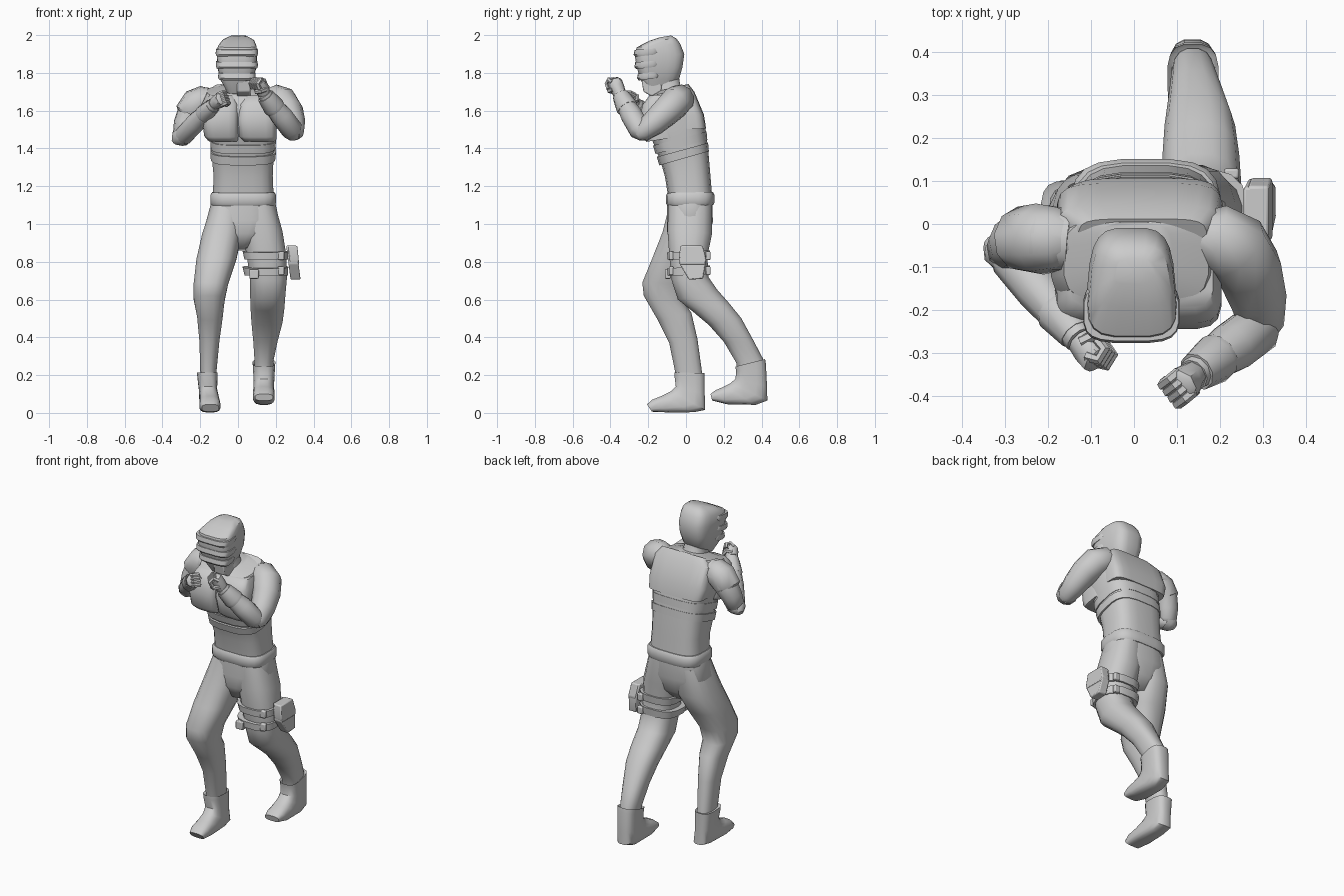
import bpy, bmesh, math
from mathutils import Vector


def finish(name, rings, angle=35, bevel=0):
    """Skin a list of point rings into one closed mesh."""
    bm = bmesh.new()
    vs = [[bm.verts.new(p) for p in r] for r in rings]
    n = len(vs[0])
    for a, b in zip(vs, vs[1:]):
        for i in range(n):
            j = (i + 1) % n
            bm.faces.new((a[i], a[j], b[j], b[i]))
    bm.faces.new(vs[0])
    bm.faces.new(vs[-1])
    bmesh.ops.recalc_face_normals(bm, faces=bm.faces)
    me = bpy.data.meshes.new(name)
    bm.to_mesh(me)
    bm.free()
    for p in me.polygons:
        p.use_smooth = True
    me.set_sharp_from_angle(angle=math.radians(angle))
    ob = bpy.data.objects.new(name, me)
    bpy.context.collection.objects.link(ob)
    if bevel:
        m = ob.modifiers.new("bevel", 'BEVEL')
        m.width, m.segments = bevel, 2
    return ob


def power(v, e):
    return math.copysign(abs(v) ** (2 / e), v)


def loft(name, rows, e=2.5, n=16, angle=35, taper=0):
    """Rows: x0, x1, front y, front z, back y, back z. Taper narrows the back."""
    rings = []
    for x0, x1, yf, zf, yb, zb in rows:
        ring = []
        for i in range(n):
            t = 2 * math.pi * (i + .5) / n
            c, s = power(math.cos(t), e), power(math.sin(t), e)
            ring.append(((x0 + x1) / 2 + (x1 - x0) / 2 * c * (1 - taper * s),
                         (yf + yb) / 2 + (yb - yf) / 2 * s,
                         (zf + zb) / 2 + (zb - zf) / 2 * s))
        rings.append(ring)
    return finish(name, rings, angle)


def tube(name, pts, n=10):
    """Round limb through (x, y, z, radius) points."""
    ps = [Vector(p[:3]) for p in pts]
    side, prev, rings = None, None, []
    for i, p in enumerate(ps):
        t = (ps[min(i + 1, len(ps) - 1)] - ps[max(i - 1, 0)]).normalized()
        if side is None:
            side = t.orthogonal().normalized()
        else:
            side = prev.rotation_difference(t) @ side
        up, prev, r = t.cross(side), t, pts[i][3]
        rings.append([p + r * (math.cos(a) * side + math.sin(a) * up)
                      for a in (2 * math.pi * k / n for k in range(n))])
    return finish(name, rings, 45)


def prism(name, yz, x0, x1, lean=0, bevel=.006):
    zt = max(z for _, z in yz)
    return finish(name, [[(x + lean * (zt - z), y, z) for y, z in yz] for x in (x0, x1)], 30, bevel)


# helmet and its raised face bands
loft("helmet", [(-.055, .05, -.2, 1.69, -.09, 1.715), (-.09, .075, -.24, 1.76, -.035, 1.77),
                (-.106, .095, -.262, 1.83, -.018, 1.83), (-.109, .097, -.272, 1.89, -.008, 1.9),
                (-.103, .095, -.262, 1.935, -.03, 1.955), (-.08, .082, -.195, 1.97, -.05, 1.982),
                (-.045, .05, -.14, 1.988, -.08, 1.998)], e=3.6, n=20, angle=40, taper=.12)
for z, w, y in ((1.91, .117, -.278), (1.845, .116, -.274), (1.785, .104, -.26)):
    loft("face_band", [(-w + .002, w - .014, y + .01, z - .025, -.14, z - .01),
                       (-w - .002, w - .01, y, z - .014, -.13, z + .003),
                       (-w, w - .012, y + .005, z + .012, -.14, z + .02)], e=3.6, n=20)
prism("chin_guard", [(-.235, 1.76), (-.225, 1.7), (-.18, 1.675), (-.13, 1.7), (-.13, 1.76)], -.005, .065)
loft("neck", [(-.09, .09, -.17, 1.6, .02, 1.66), (-.065, .065, -.17, 1.71, -.03, 1.74),
              (-.06, .06, -.18, 1.77, -.04, 1.8)])

# torso with tilted rib bands and chest plates
loft("torso", [(-.135, .19, -.095, 1.14, .14, 1.14), (-.13, .185, -.112, 1.25, .13, 1.26),
               (-.14, .19, -.135, 1.33, .118, 1.4), (-.145, .2, -.175, 1.43, .105, 1.5),
               (-.185, .212, -.215, 1.54, .085, 1.57), (-.195, .212, -.215, 1.62, .055, 1.65),
               (-.165, .175, -.19, 1.675, .02, 1.73), (-.09, .09, -.14, 1.705, .005, 1.74)], e=3.2, n=20)
for zf, zb, yf, yb in ((1.31, 1.385, -.15, .122), (1.37, 1.445, -.17, .114)):
    loft("rib_band", [(-.145, .198, yf + .008, zf, yb, zb),
                      (-.148, .203, yf - .006, zf + .045, yb - .004, zb + .045)], e=3.2, n=20)
loft("back_plate", [(-.158, .203, -.08, 1.5, .107, 1.505), (-.18, .207, -.08, 1.56, .095, 1.58),
                    (-.178, .2, -.1, 1.65, .045, 1.7), (-.13, .17, -.1, 1.68, .012, 1.742)], e=5, n=20)
for x0, x1 in ((-.18, .004), (.004, .205)):
    loft("chest_plate", [(x0 + .02, x1 - .002, -.21, 1.435, -.05, 1.46), (x0, x1, -.234, 1.46, -.05, 1.48),
                         (x0 - .01, x1, -.246, 1.55, -.05, 1.57), (x0, x1, -.232, 1.63, -.05, 1.64),
                         (x0 + .03, x1 - .02, -.195, 1.68, -.05, 1.69)], e=4, angle=60)

# belt and hips
loft("belt", [(-.14, .195, -.098, 1.095, .145, 1.1), (-.148, .203, -.108, 1.11, .152, 1.115),
              (-.148, .203, -.108, 1.15, .152, 1.155), (-.138, .194, -.1, 1.165, .143, 1.17)], e=3.4, n=20)
loft("hips", [(-.142, .198, -.1, 1.12, .142, 1.12), (-.17, .22, -.103, 1.02, .143, 1.01),
              (-.12, .16, -.1, .95, .12, .92), (-.045, .065, -.065, .875, .07, .86)], e=2.6, n=20, angle=60)

# legs: right leg steps forward, left leg trails behind
loft("right_leg", [(-.145, .03, -.09, 1.1, .13, 1.08), (-.192, .02, -.125, .96, .13, .92),
                   (-.222, -.008, -.18, .82, .07, .8), (-.236, -.05, -.233, .69, .005, .68),
                   (-.236, -.068, -.225, .62, -.01, .59), (-.217, -.08, -.15, .49, .03, .53),
                   (-.205, -.098, -.09, .37, .062, .39), (-.2, -.115, -.055, .2, .088, .2)], angle=45)
loft("left_leg", [(.02, .198, -.095, 1.1, .14, 1.1), (.02, .237, -.1, .97, .14, .95),
                  (.045, .258, -.09, .83, .115, .83), (.063, .26, -.077, .7, .12, .72),
                  (.063, .252, -.045, .6, .165, .655), (.065, .247, .03, .54, .235, .575),
                  (.07, .237, .12, .465, .295, .5), (.08, .21, .2, .375, .36, .38),
                  (.087, .188, .265, .265, .41, .285), (.088, .187, .275, .2, .415, .21)], angle=45)

# boots
loft("right_boot", [(-.205, -.115, -.055, .21, .09, .205), (-.218, -.108, -.063, .215, .1, .21),
                    (-.216, -.108, -.062, .195, .1, .19), (-.207, -.11, -.055, .14, .1, .1),
                    (-.205, -.1, -.08, .115, .103, .015), (-.205, -.095, -.13, .09, .04, .003),
                    (-.205, -.092, -.18, .07, -.09, .002), (-.192, -.1, -.207, .045, -.18, .006)], e=3)
loft("left_boot", [(.087, .19, .265, .235, .41, .275), (.077, .198, .26, .245, .42, .285),
                   (.079, .196, .265, .215, .424, .26), (.082, .192, .26, .18, .43, .14),
                   (.08, .192, .235, .158, .432, .065), (.078, .195, .2, .14, .37, .042),
                   (.08, .195, .155, .12, .22, .045), (.09, .185, .13, .1, .138, .065)], e=3)

# thigh straps, buckle and holster
for zf, zb in ((.81, .815), (.725, .735)):
    loft("thigh_strap", [(.033, .265, -.098, zf, .125, zb), (.023, .268, -.102, zf + .04, .13, zb + .045)], e=2.8)
prism("strap_buckle", [(-.112, .76), (-.112, .71), (-.08, .71), (-.08, .76)], .06, .11)
prism("holster", [(-.025, .885), (.085, .885), (.105, .8), (.09, .71), (.015, .705), (-.035, .79)], .255, .308, .13)
prism("holster_rim", [(-.03, .885), (.088, .885), (.108, .81), (.1, .785), (-.03, .785), (-.038, .81)], .265, .314, .1)
for z in (.835, .755):
    for y in (-.09, .105):
        prism("strap_clip", [(y, z + .02), (y + .025, z + .02), (y + .025, z - .025), (y, z - .025)], .21, .245)

# arms raised in a guard
tube("left_upper_arm", [(.13, -.02, 1.66, .045), (.19, -.03, 1.662, .078), (.235, -.055, 1.645, .085),
                        (.268, -.105, 1.595, .079), (.288, -.17, 1.535, .069), (.296, -.235, 1.485, .054),
                        (.293, -.255, 1.47, .035)])
tube("left_forearm", [(.3, -.215, 1.47, .04), (.285, -.245, 1.5, .06), (.228, -.288, 1.575, .06),
                      (.165, -.33, 1.65, .045), (.138, -.352, 1.69, .038)])
tube("left_cuff", [(.198, -.308, 1.61, .055), (.188, -.315, 1.622, .058), (.146, -.345, 1.678, .046)])
tube("right_upper_arm", [(-.15, -.04, 1.65, .075), (-.205, -.035, 1.645, .08), (-.25, -.03, 1.595, .072),
                         (-.28, -.045, 1.53, .062), (-.292, -.06, 1.47, .053), (-.29, -.07, 1.445, .03)])
tube("right_forearm", [(-.31, -.045, 1.45, .035), (-.285, -.08, 1.47, .052), (-.22, -.155, 1.54, .054),
                       (-.15, -.24, 1.61, .042), (-.125, -.27, 1.635, .036)])
tube("right_cuff", [(-.185, -.198, 1.575, .048), (-.178, -.206, 1.582, .052), (-.135, -.258, 1.624, .041)])
tube("elbow_pad", [(-.337, -.045, 1.435, .02), (-.32, -.055, 1.45, .045), (-.295, -.065, 1.465, .055)], 8)
tube("right_shoulder_guard", [(-.12, -.035, 1.67, .04), (-.175, -.035, 1.66, .075), (-.22, -.035, 1.638, .084),
                              (-.262, -.035, 1.585, .076), (-.255, -.035, 1.58, .06)])


def fist(side, wrist, knuckle, across):
    """Clenched hand: palm, four curled fingers and a thumb."""
    w, k, a = Vector(wrist), Vector(knuckle), Vector(across).normalized()
    d = (k - w).normalized()
    a = (a - d * a.dot(d)).normalized()
    inn = d.cross(a)
    tube(side + "_palm", [(*w, .034), (*w.lerp(k, .45), .04), (*w.lerp(k, .9), .04), (*k, .03)], 8)
    for i in range(4):
        b = k + a * (i - 1.5) * .019
        path = [b - d * .02 - inn * .012, b + d * .008 + inn * .003,
                b + d * .0 + inn * .03, b - d * .03 + inn * .032]
        tube(side + "_finger", [(*p, .013) for p in path], 6)
    t = k - d * .045 - a * .03
    tube(side + "_thumb", [(*(t - d * .01), .014), (*(t + inn * .03), .014), (*(t + inn * .045 + a * .03), .011)], 6)


fist("left", (.138, -.352, 1.69), (.105, -.382, 1.76), (-.6, .8, 0))
fist("right", (-.125, -.27, 1.635), (-.08, -.32, 1.665), (.4, -.3, -1))
